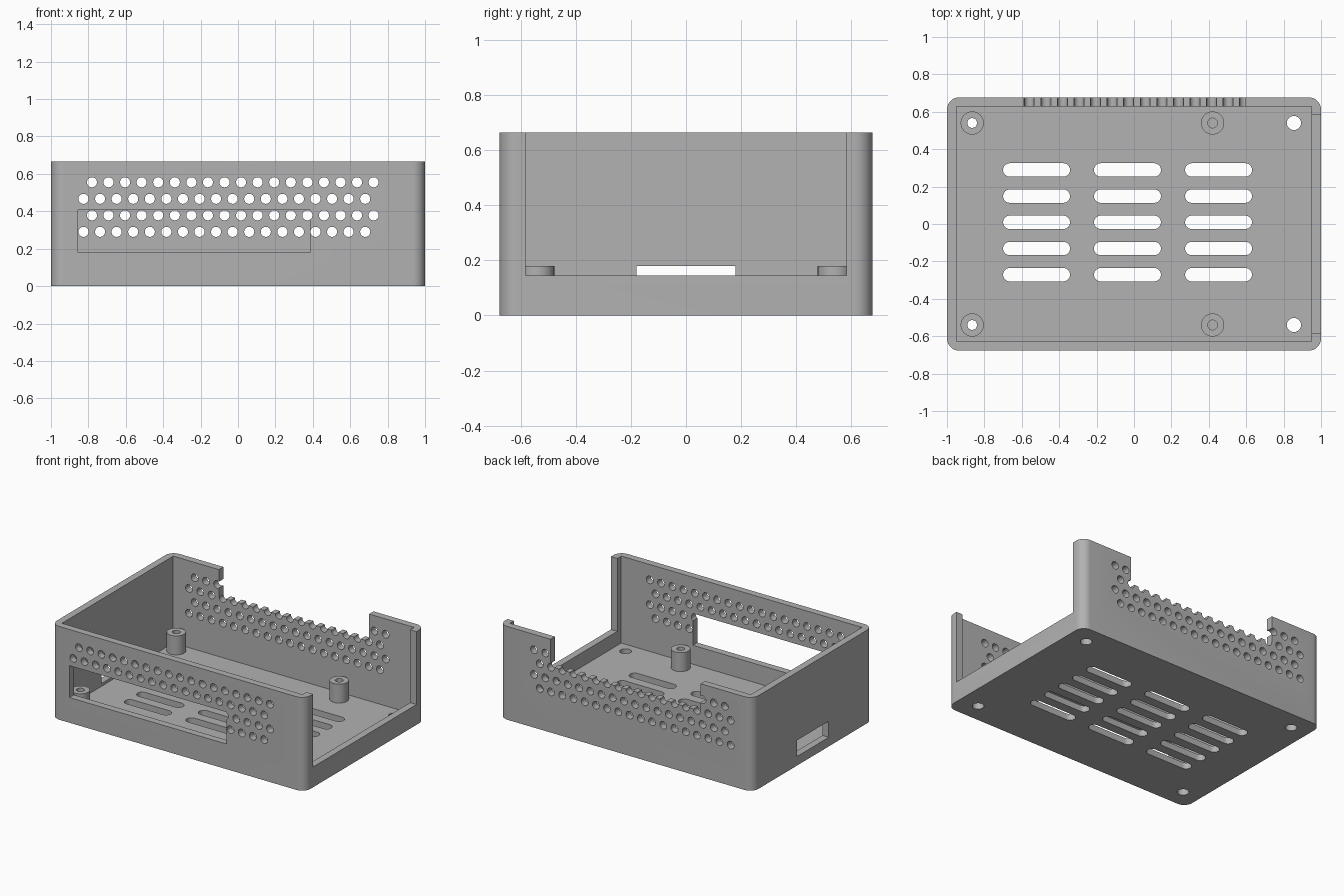
import bpy, bmesh, math
from mathutils import Matrix, Vector

if "Cube" in bpy.data.objects:
    bpy.data.objects.remove(bpy.data.objects["Cube"], do_unlink=True)

GREY = (0.445, 0.445, 0.445, 1)
mat = bpy.data.materials.new("mid_grey_plastic")
mat.use_nodes = True
mat.diffuse_color = GREY
mat.node_tree.nodes["Principled BSDF"].inputs["Base Color"].default_value = GREY

W, D, H = 1.0, 0.677, 0.665      # half width, half depth, height
WALL, FLOOR = 0.05, 0.045
POST_Y = 0.54
HOLE_R = 0.027


def finish(bm, name):
    bmesh.ops.recalc_face_normals(bm, faces=bm.faces[:])
    mesh = bpy.data.meshes.new(name)
    bm.to_mesh(mesh)
    bm.free()
    obj = bpy.data.objects.new(name, mesh)
    bpy.context.collection.objects.link(obj)
    mesh.materials.append(mat)
    return obj


def add_box(bm, x, y, z):
    """Box from three (low, high) ranges."""
    size = [b - a for a, b in (x, y, z)]
    mid = Vector([(a + b) / 2 for a, b in (x, y, z)])
    m = Matrix.Translation(mid) @ Matrix.Diagonal((*size, 1))
    return bmesh.ops.create_cube(bm, size=1, matrix=m)["verts"]


def add_rod(bm, centre, radius, length, along_y=False):
    m = Matrix.Translation(centre)
    if along_y:
        m = m @ Matrix.Rotation(math.pi / 2, 4, 'X')
    bmesh.ops.create_cone(bm, cap_ends=True, segments=24, radius1=radius,
                          radius2=radius, depth=length, matrix=m)


def add_slot(bm, x0, x1, y, r, depth):
    """Upright prism with a rounded-end slot outline."""
    pts = []
    for cx, start in ((x1 - r, -math.pi / 2), (x0 + r, math.pi / 2)):
        for i in range(13):
            a = start + math.pi * i / 12
            pts.append((cx + r * math.cos(a), y + r * math.sin(a), -depth))
    face = bm.faces.new([bm.verts.new(p) for p in pts])
    ext = bmesh.ops.extrude_face_region(bm, geom=[face])["geom"]
    top = [v for v in ext if isinstance(v, bmesh.types.BMVert)]
    bmesh.ops.translate(bm, verts=top, vec=(0, 0, 2 * depth))


def cut(target, bm, name):
    cutter = finish(bm, name)
    cutter.hide_render = True
    mod = target.modifiers.new(name, 'BOOLEAN')
    mod.operation, mod.solver, mod.object = 'DIFFERENCE', 'EXACT', cutter
    bpy.context.view_layer.objects.active = target
    bpy.ops.object.modifier_apply(modifier=name)
    bpy.data.objects.remove(cutter, do_unlink=True)


def smooth(obj):
    bpy.ops.object.select_all(action='DESELECT')
    obj.select_set(True)
    bpy.context.view_layer.objects.active = obj
    bpy.ops.object.shade_smooth_by_angle(angle=math.radians(30))


# Outer shell with rounded upright corners
bm = bmesh.new()
add_box(bm, (-W, W), (-D, D), (0, H))
upright = [e for e in bm.edges
           if abs(e.verts[0].co.z - e.verts[1].co.z) > 0.1]
bmesh.ops.bevel(bm, geom=upright, offset=0.065, segments=8, profile=0.5,
                affect='EDGES')
case = finish(bm, "case_tray")

# Inside of the tray
bm = bmesh.new()
add_box(bm, (WALL - W, W - WALL), (WALL - D, D - WALL), (FLOOR, 1))
cut(case, bm, "cavity")

# Vent hole rows, staggered, through front and back walls
bm = bmesh.new()
for row in range(4):
    x0 = -0.781 if row % 2 == 0 else -0.826
    for i in range(18):
        add_rod(bm, (x0 + 0.0886 * i, 0, 0.555 - 0.0883 * row), HOLE_R,
                2, along_y=True)
cut(case, bm, "vent_holes")

# Wall openings: front window, back notch, open end, cable slot
for name, x, y, z in (
        ("front_window", (-0.856, 0.385), (-1, -0.5), (0.18, 0.407)),
        ("back_notch", (-0.59, 0.595), (0.5, 1), (0.47, 1)),
        ("end_opening", (0.8, 1.2), (-0.583, 0.583), (0.145, 1)),
        ("cable_slot", (-1.2, -0.9), (-0.18, 0.18), (0.065, 0.18))):
    bm = bmesh.new()
    add_box(bm, x, y, z)
    cut(case, bm, name)

# Floor slots and screw holes
bm = bmesh.new()
for column in (-0.7, -0.214, 0.273):
    for row in range(5):
        add_slot(bm, column, column + 0.358, 0.289 - 0.14 * row, 0.036, 0.1)
for x in (-0.865, 0.855):
    for y in (-POST_Y, POST_Y):
        add_rod(bm, (x, y, 0), 0.038, 0.2)
cut(case, bm, "floor_holes")
smooth(case)


def standoff(name, x, y, through):
    """Turned post with a screw bore, open or closed at the base."""
    r, bore, top = 0.062, 0.026, 0.18
    profile = [(bore, FLOOR), (bore, top), (r, top), (r, FLOOR)]
    profile = profile + profile[:1] if through else [(0, FLOOR + 0.002), (bore, FLOOR + 0.002)] + profile[1:]
    bm = bmesh.new()
    vs = [bm.verts.new((px, 0, pz)) for px, pz in profile]
    es = [bm.edges.new(pair) for pair in zip(vs, vs[1:])]
    bmesh.ops.spin(bm, geom=vs + es, cent=(0, 0, 0), axis=(0, 0, 1),
                   angle=2 * math.pi, steps=32)
    bmesh.ops.remove_doubles(bm, verts=bm.verts[:], dist=1e-5)
    obj = finish(bm, name)
    obj.location = (x, y, 0)
    smooth(obj)


# Board standoffs
for side, y in (("front", -POST_Y), ("back", POST_Y)):
    standoff(side + "_right_standoff", -0.865, y, True)
    standoff(side + "_left_standoff", 0.42, y, False)
